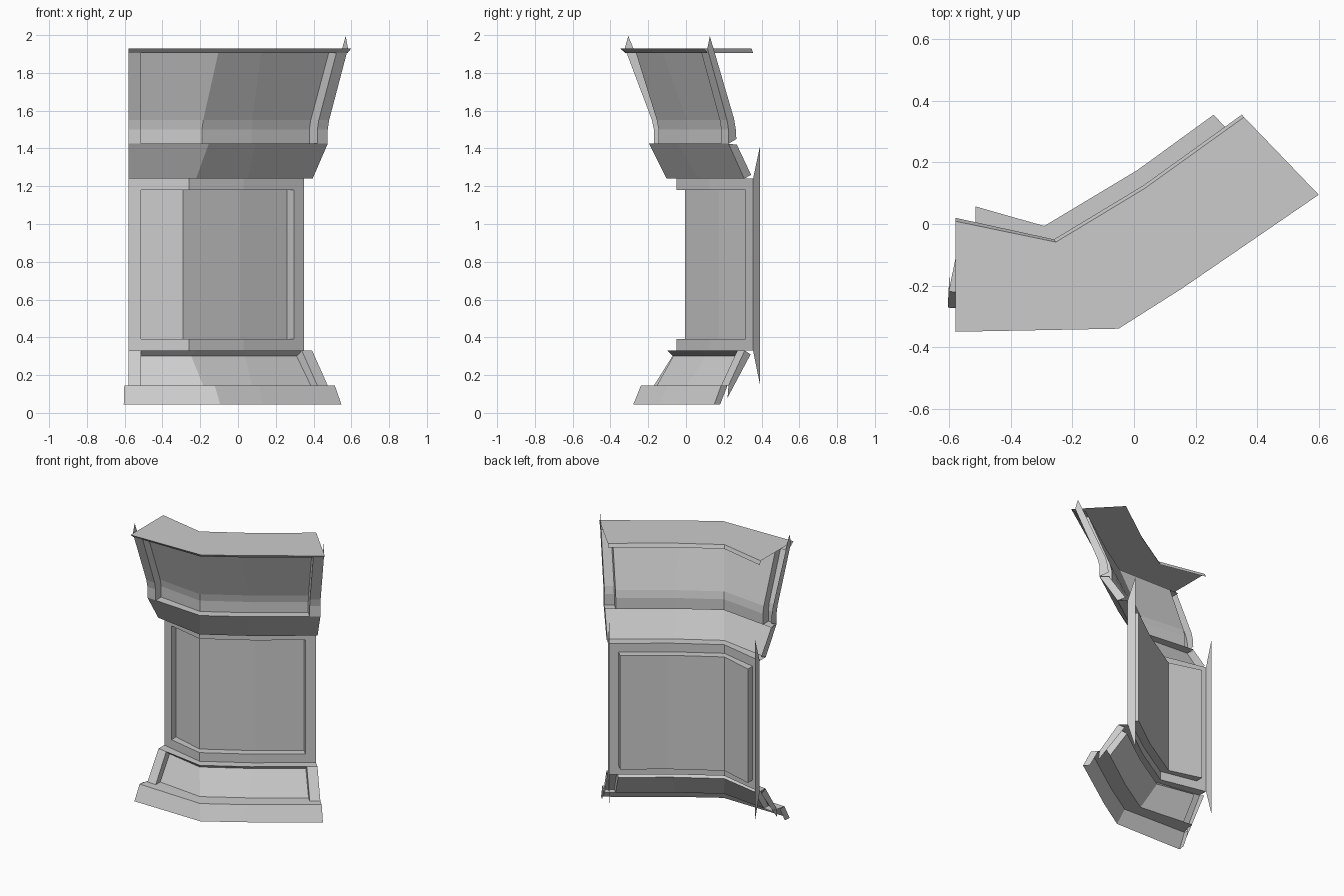
import bpy
from mathutils import Vector

if "Cube" in bpy.data.objects:
    bpy.data.objects.remove(bpy.data.objects["Cube"])

# Plan path of the wall face (left end, bend, soft bend, right end),
# and the way each point travels as the profile steps outward (t: 0 wall, 1 cornice)
BASE = [Vector(p) for p in ((-.58, .02), (-.26, -.05), (.03, .125), (.35, .355))]
OUT = [Vector(p) for p in ((0, -.37), (.21, -.29), (.125, -.335), (.25, -.26))]
I = .067  # side frame width


def row(t, z, inset=0):
    p = [b + o * t for b, o in zip(BASE, OUT)]
    left = p[0] + (p[1] - p[0]).normalized() * inset
    right = p[3] + (p[2] - p[3]).normalized() * max(inset, 0)
    return [Vector((q.x, q.y, z)) for q in (left, p[1], p[2], right)]


def make(name, quads):
    verts = [v for q in quads for v in q]
    faces = [tuple(range(k * 4, k * 4 + 4)) for k in range(len(quads))]
    me = bpy.data.meshes.new(name)
    me.from_pydata(verts, [], faces)
    me.update()
    ob = bpy.data.objects.new(name, me)
    bpy.context.collection.objects.link(ob)
    return ob


def sheet(name, profile):
    """Sweep a (t, z, inset) profile along the whole plan path."""
    rows = [row(*p) for p in profile]
    make(name, [(a[k], a[k + 1], b[k + 1], b[k])
                for a, b in zip(rows, rows[1:]) for k in range(3)])


def sides(name, front, back):
    """Join the left and right ends of two profiles."""
    A, B = [row(*p) for p in front], [row(*p) for p in back]
    quads = []
    for k in range(len(A) - 1):
        quads.append((A[k][0], A[k + 1][0], B[k + 1][0], B[k][0]))
        quads.append((A[k][3], B[k][3], B[k + 1][3], A[k + 1][3]))
    make(name, quads)


def inset(profile):
    return [(t, z, I) for t, z in profile]


# Kick plate with ledge
sheet("kick_plate", [(.79, .045, -.025), (.65, .145, -.022), (.36, .145, 0)])
sides("kick_plate_ends", [(.79, .045, -.025), (.65, .145, -.022)],
      [(.67, .045, -.02), (.52, .145, -.02)])

# Sloped skirting: side frames, recessed panel, end returns
skirt = [(.5, .145), (.17, .33)]
skirt_in = [(.36, .145), (.06, .30)]
sides("skirting_frame", skirt, inset(skirt))
sides("skirting_jambs", inset(skirt), inset(skirt_in))
sheet("skirting_panel", inset(skirt_in + skirt[1:]))
sides("skirting_returns", skirt, [(.52, .08), (.05, .31)])
sheet("lower_ledge", [(.17, .33), (0, .33)])

# Upright wall: rails, stiles, recessed panel, end returns
sheet("bottom_rail", [(0, .33), (0, .39)])
sheet("top_rail", [(0, 1.18), (0, 1.24)])
wall = [(0, .39), (0, 1.18)]
wall_in = [(-.15, .39), (-.15, 1.18)]
sides("wall_stiles", wall, inset(wall))
sides("wall_jambs", inset(wall), inset(wall_in))
sheet("wall_panel", inset(wall[:1] + wall_in + wall[1:]))
sides("wall_returns", [(0, .33), (0, 1.24)], [(-.14, .15), (-.14, 1.41)])

# Flared underside of the upper section
flare = [(.18, 1.24), (.5, 1.425)]
sheet("flare", [(0, 1.24)] + flare)
sides("flare_returns", flare, [(.04, 1.26), (.33, 1.42)])

# Upper section: side frames, recessed panel, end returns
upper = [(.5, 1.425), (.5, 1.5), (.53, 1.55), (.93, 1.93)]
upper_in = [(.33, 1.425), (.33, 1.5), (.36, 1.55), (.74, 1.905)]
sides("upper_frame", upper, inset(upper))
sides("upper_jambs", inset(upper), inset(upper_in))
sheet("upper_ledge", [(.5, 1.425), (.33, 1.425)])
sheet("upper_panel", inset(upper_in))
sides("upper_returns", upper, [(.34, 1.45), (.35, 1.5), (.39, 1.56), (.88, 1.995)])

# Cornice plate with front and back lips
sheet("cornice_plate", [(.74, 1.905), (.92, 1.905), (1, 1.93), (.03, 1.93), (0, 1.905)])
